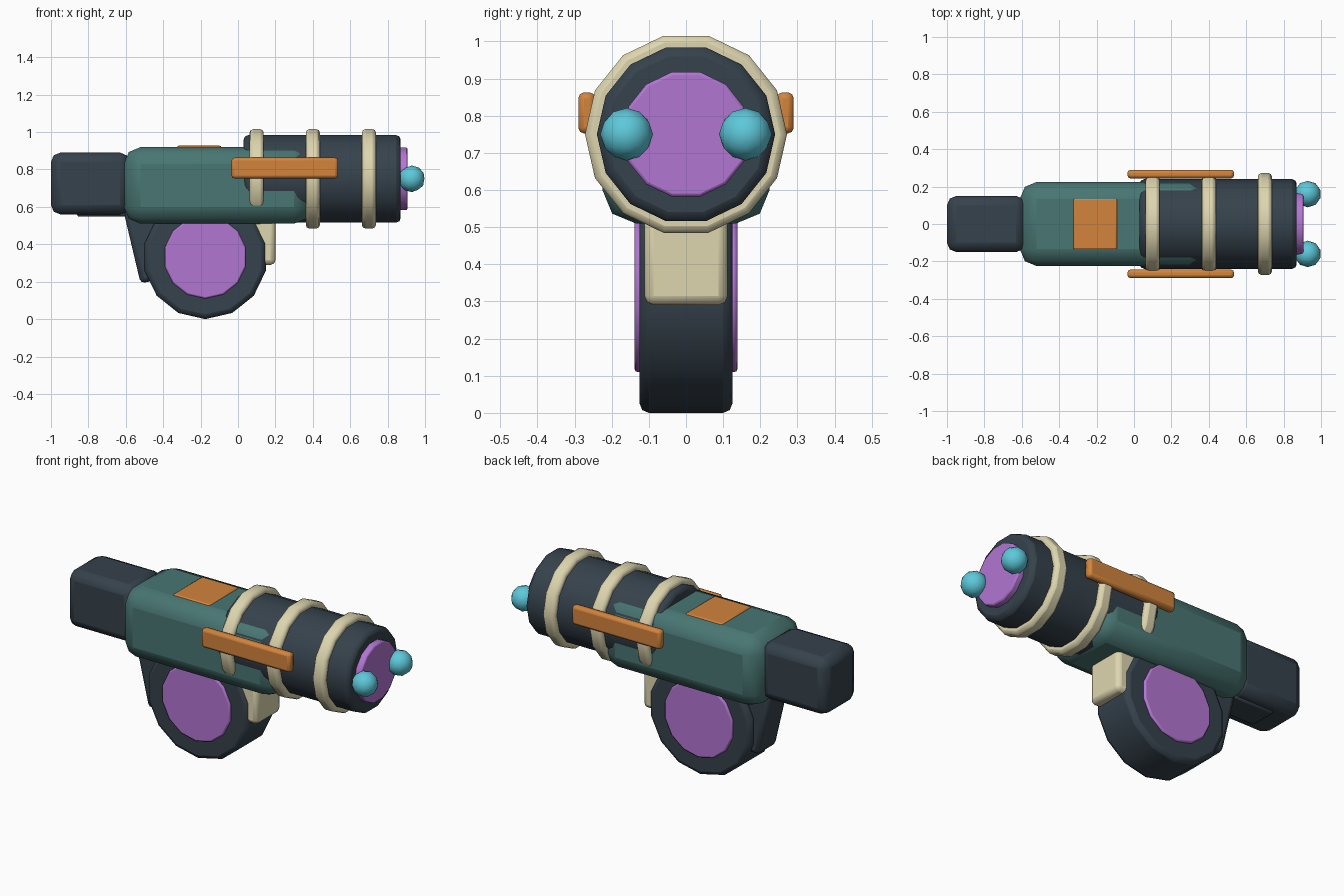
import bpy
import bmesh
import math
from mathutils import Matrix, Vector

if "Cube" in bpy.data.objects:
    bpy.data.objects.remove(bpy.data.objects["Cube"], do_unlink=True)


def material(name, rgb):
    mat = bpy.data.materials.new(name)
    mat.use_nodes = True
    colour = (*rgb, 1)
    mat.diffuse_color = colour
    mat.node_tree.nodes["Principled BSDF"].inputs["Base Color"].default_value = colour
    return mat


DARK = material("dark_slate", (0.036, 0.054, 0.072))
TEAL = material("teal", (0.065, 0.18, 0.17))
ORANGE = material("orange", (0.65, 0.23, 0.045))
PURPLE = material("purple", (0.45, 0.18, 0.65))
CYAN = material("cyan", (0.11, 0.58, 0.70))
CREAM = material("cream", (0.73, 0.67, 0.43))


def finish(bm, name, mat, location, bevel=0, segments=2, tilt=0):
    """Turn a bmesh into a bevelled, angle-smoothed object."""
    bmesh.ops.recalc_face_normals(bm, faces=bm.faces)
    mesh = bpy.data.meshes.new(name)
    bm.to_mesh(mesh)
    bm.free()
    mesh.materials.append(mat)
    obj = bpy.data.objects.new(name, mesh)
    bpy.context.collection.objects.link(obj)
    obj.location = location
    obj.rotation_euler.y = math.radians(tilt)
    if bevel:
        mod = obj.modifiers.new("Bevel", "BEVEL")
        mod.width = bevel
        mod.segments = segments
        mod.limit_method = "ANGLE"
        mod.angle_limit = math.radians(40)
    bpy.ops.object.select_all(action="DESELECT")
    obj.select_set(True)
    bpy.context.view_layer.objects.active = obj
    bpy.ops.object.shade_smooth_by_angle(angle=math.radians(30))
    return obj


def box(name, mat, low, high, bevel, segments=2, tilt=0):
    low, high = Vector(low), Vector(high)
    bm = bmesh.new()
    bmesh.ops.create_cube(bm, size=1, matrix=Matrix.Diagonal((*(high - low), 1)))
    return finish(bm, name, mat, (low + high) / 2, bevel, segments, tilt)


def drum(name, mat, axis, radius, length, location, bevel, sides=14):
    """A many-sided cylinder along x or y, centred on its location."""
    bm = bmesh.new()
    ring = []
    for i in range(sides):
        a = math.tau * i / sides
        c, s = radius * math.cos(a), radius * math.sin(a)
        ring.append(bm.verts.new((-length / 2, c, s) if axis == "x" else (s, -length / 2, c)))
    face = bm.faces.new(ring)
    ext = bmesh.ops.extrude_face_region(bm, geom=[face], use_keep_orig=True)
    move = (length, 0, 0) if axis == "x" else (0, length, 0)
    bmesh.ops.translate(bm, vec=move, verts=[g for g in ext["geom"] if isinstance(g, bmesh.types.BMVert)])
    return finish(bm, name, mat, location, bevel)


# Main body, stock and its underside pad
box("body", TEAL, (-0.61, -0.225, 0.51), (0.39, 0.225, 0.92), 0.09)
box("stock", DARK, (-1, -0.15, 0.56), (-0.58, 0.15, 0.89), 0.05)
box("stock_pad", DARK, (-0.86, -0.08, 0.548), (-0.6, 0.08, 0.62), 0.01)
box("top_plate", ORANGE, (-0.325, -0.135, 0.88), (-0.09, 0.135, 0.927), 0.008)

# Barrel with hoops and a muzzle disc
AXIS_Z = 0.75
drum("barrel", DARK, "x", 0.24, 0.84, (0.45, 0, AXIS_Z), 0.025)
for i, x in enumerate((0.1, 0.4, 0.7)):
    drum(f"hoop_{i + 1}", CREAM, "x", 0.272, 0.075, (x, 0, AXIS_Z), 0.018)
drum("muzzle_disc", PURPLE, "x", 0.172, 0.105, (0.853, 0, AXIS_Z), 0.008)

# Side rails and muzzle beads
for side, label in ((-1, "right"), (1, "left")):
    y = sorted((side * 0.244, side * 0.29))
    box(f"rail_{label}", ORANGE, (-0.035, y[0], 0.752), (0.535, y[1], 0.863), 0.016)
    bm = bmesh.new()
    bmesh.ops.create_icosphere(bm, subdivisions=2, radius=0.071)
    finish(bm, f"bead_{label}", CYAN, (0.929, side * 0.16, AXIS_Z))

# Drum magazine with coloured side discs
HUB = (-0.175, 0, 0.332)
drum("magazine", DARK, "y", 0.332, 0.25, HUB, 0.025)
drum("magazine_discs", PURPLE, "y", 0.222, 0.277, HUB, 0.008)

# Tilted rear grip and front block
box("rear_grip", DARK, (-0.575, -0.09, 0.207), (-0.375, 0.09, 0.657), 0.025, tilt=-13.3)
box("front_block", CREAM, (0, -0.112, 0.29), (0.2, 0.112, 0.56), 0.025)
